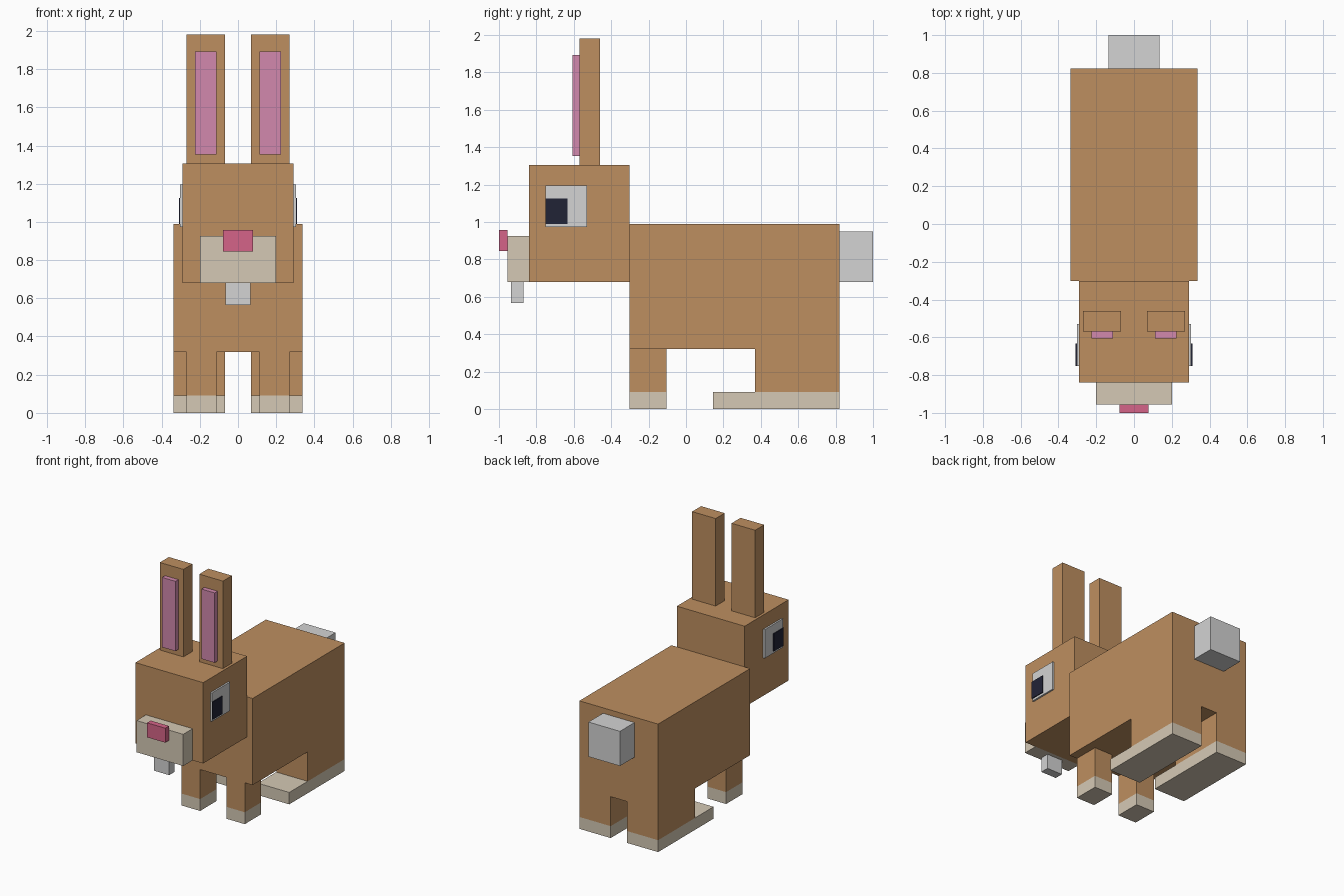
import bpy
import bmesh

if "Cube" in bpy.data.objects:
    bpy.data.objects.remove(bpy.data.objects["Cube"])


def material(name, rgb):
    """Flat material from 0-255 display values."""
    m = bpy.data.materials.new(name)
    m.diffuse_color = (*[((c / 255 + 0.055) / 1.055) ** 2.4 for c in rgb], 1)
    m.use_nodes = True
    m.node_tree.nodes["Principled BSDF"].inputs["Base Color"].default_value = m.diffuse_color
    return m


BROWN = material("brown fur", (190, 143, 96))
CREAM = material("cream fur", (213, 201, 181))
WHITE = material("white", (211, 211, 211))
PINK = material("ear pink", (210, 137, 173))
ROSE = material("nose pink", (213, 100, 136))
BLACK = material("pupil black", (33, 35, 54))


def box(name, mat, x, y, z):
    """Box spanning the given (low, high) ranges."""
    bm = bmesh.new()
    bmesh.ops.create_cube(bm, size=1)
    for v in bm.verts:
        v.co = [r[1] if c > 0 else r[0] for c, r in zip(v.co, (x, y, z))]
    mesh = bpy.data.meshes.new(name)
    bm.to_mesh(mesh)
    bm.free()
    mesh.materials.append(mat)
    obj = bpy.data.objects.new(name, mesh)
    bpy.context.collection.objects.link(obj)
    return obj


def pair(name, mat, x, y, z):
    """Box on the right side, mirrored to the left."""
    obj = box(name, mat, x, y, z)
    obj.modifiers.new("Mirror", 'MIRROR')
    return obj


# Body and tail
box("body", BROWN, (-0.337, 0.337), (-0.303, 0.822), (0.32, 0.99))
box("tail", WHITE, (-0.135, 0.135), (0.822, 1.0), (0.68, 0.948))

# Head, muzzle, nose and teeth
box("head", BROWN, (-0.29, 0.29), (-0.84, -0.303), (0.68, 1.305))
box("muzzle", CREAM, (-0.2, 0.2), (-0.955, -0.84), (0.68, 0.925))
box("nose", ROSE, (-0.078, 0.078), (-1.0, -0.955), (0.845, 0.957))
box("teeth", WHITE, (-0.066, 0.066), (-0.935, -0.868), (0.566, 0.68))

# Ears
pair("ear", BROWN, (0.068, 0.27), (-0.57, -0.46), (1.305, 1.982))
pair("inner_ear", PINK, (0.112, 0.225), (-0.606, -0.57), (1.352, 1.892))

# Eyes
pair("eye", WHITE, (0.29, 0.303), (-0.752, -0.53), (0.973, 1.195))
pair("pupil", BLACK, (0.303, 0.31), (-0.752, -0.633), (0.99, 1.126))

# Front legs with cream paws
pair("front_leg", BROWN, (0.112, 0.27), (-0.303, -0.105), (0.092, 0.32))
pair("front_paw", CREAM, (0.112, 0.27), (-0.303, -0.105), (0, 0.092))

# Hind legs with long cream feet
pair("hind_leg", BROWN, (0.069, 0.337), (0.37, 0.822), (0.092, 0.32))
pair("hind_foot", CREAM, (0.069, 0.337), (0.145, 0.822), (0, 0.092))
